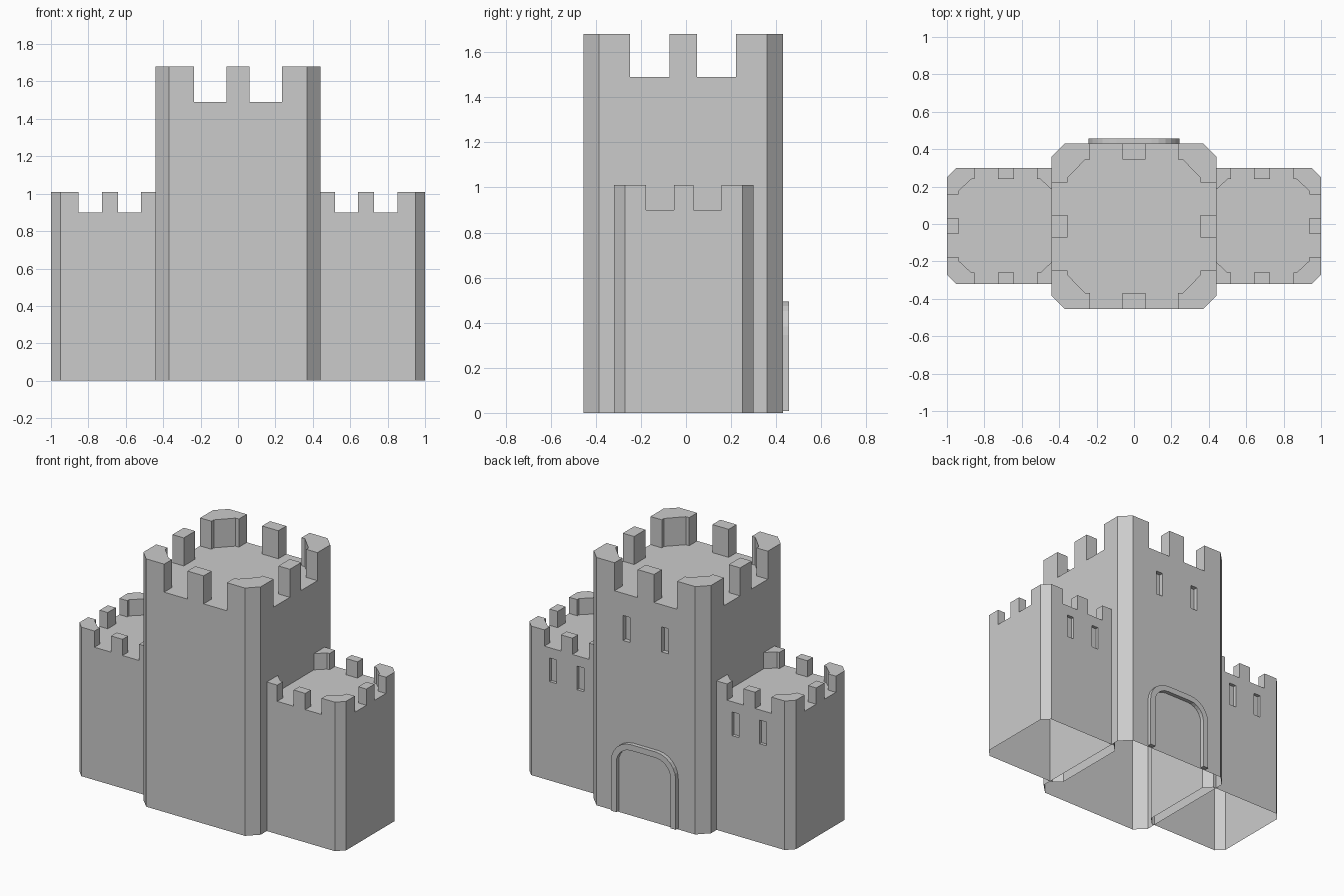
import bpy, bmesh
from math import sin, cos, pi
from mathutils import Vector

if "Cube" in bpy.data.objects:
    bpy.data.objects.remove(bpy.data.objects["Cube"])


def make_object(name, bm, recalc=True):
    if recalc:
        bmesh.ops.recalc_face_normals(bm, faces=bm.faces)
    mesh = bpy.data.meshes.new(name)
    bm.to_mesh(mesh)
    bm.free()
    obj = bpy.data.objects.new(name, mesh)
    bpy.context.collection.objects.link(obj)
    return obj


def prism(bm, pts, z0, z1):
    """Open-bottomed prism over a 2D outline, wound counter-clockwise."""
    area = sum(a[0] * b[1] - b[0] * a[1] for a, b in zip(pts, pts[1:] + pts[:1]))
    if area < 0:
        pts = pts[::-1]
    lo = [bm.verts.new((x, y, z0)) for x, y in pts]
    hi = [bm.verts.new((x, y, z1)) for x, y in pts]
    n = len(pts)
    walls = [bm.faces.new((lo[i], lo[(i + 1) % n], hi[(i + 1) % n], hi[i])) for i in range(n)]
    bm.faces.new(hi)
    return walls


def tower(name, cx, cy, hx, hy, s, floor, top, win_z):
    """Chamfered square tower with battlements and two recessed back windows."""
    bm = bmesh.new()
    c = 0.07 * s                       # corner chamfer
    t = 0.085 * s                      # battlement thickness
    g = 0.235 * s                      # where corner battlements start
    m = 0.061 * s                      # half width of middle battlements
    wx, ww, depth = 0.145 * s, 0.026, 0.03 * s

    # body
    body = [(-hx + c, -hy), (hx - c, -hy), (hx, -hy + c), (hx, hy - c),
            (hx - c, hy), (-hx + c, hy), (-hx, hy - c), (-hx, -hy + c)]
    prism(bm, body, 0, floor)

    # windows: cut the back wall into cells and push two of them in
    cuts = [((x, 0, 0), (1, 0, 0)) for x in (-wx - ww, -wx + ww, wx - ww, wx + ww)]
    cuts += [((0, 0, z), (0, 0, 1)) for z in win_z]
    for co, no in cuts:
        bm.normal_update()
        back = [f for f in bm.faces if f.normal.y > 0.99]
        edges = {e for f in back for e in f.edges}
        verts = {v for f in back for v in f.verts}
        bmesh.ops.bisect_plane(bm, geom=back + list(edges) + list(verts),
                               plane_co=co, plane_no=no, dist=1e-5)
    bm.normal_update()
    panes = []
    for f in bm.faces:
        p = f.calc_center_median()
        if f.normal.y > 0.99 and abs(abs(p.x) - wx) < ww and win_z[0] < p.z < win_z[1]:
            panes.append(f)
    for f in bmesh.ops.extrude_discrete_faces(bm, faces=panes)["faces"]:
        bmesh.ops.translate(bm, verts=f.verts, vec=(0, -depth, 0))

    # corner battlements
    ix, iy, k = hx - t, hy - t, 0.025 * s
    corner = [(g, hy), (g, iy), (g + k, iy), (ix, g + k), (ix, g),
              (hx, g), (hx, hy - c), (hx - c, hy)]
    for sx in (-1, 1):
        for sy in (-1, 1):
            prism(bm, [(x * sx, y * sy) for x, y in corner], floor, top)

    # middle battlements
    for q in (-1, 1):
        prism(bm, [(-m, q * hy), (m, q * hy), (m, q * iy), (-m, q * iy)], floor, top)
        prism(bm, [(q * hx, -m), (q * hx, m), (q * ix, m), (q * ix, -m)], floor, top)

    bmesh.ops.translate(bm, verts=bm.verts, vec=Vector((cx, cy, 0)))
    return make_object(name, bm, recalc=False)


tower("keep", 0, -0.0125, 0.44, 0.4425, 1.0, 1.49, 1.68, (1.17, 1.34))
for side, sx in (("left", -1), ("right", 1)):
    tower(side + "_tower", sx * 0.685, -0.01, 0.315, 0.31, 0.71, 0.90, 1.01, (0.67, 0.83))


# gate arch on the back wall
def arch(w, h, r, n=6):
    half = [(w - r + r * cos(a), h - r + r * sin(a)) for a in (i * pi / 2 / n for i in range(n + 1))]
    half = [(w, 0.008)] + half
    return half + [(-x, z) for x, z in reversed(half)]


bm = bmesh.new()
rings = []
for x_z in zip(arch(0.243, 0.495, 0.15), arch(0.203, 0.455, 0.11)):
    (ox, oz), (nx, nz) = x_z
    rings.append([bm.verts.new(p) for p in
                  ((ox, 0.428, oz), (ox, 0.457, oz), (nx, 0.457, nz), (nx, 0.428, nz))])
for a, b in zip(rings, rings[1:]):
    for i in range(4):
        j = (i + 1) % 4
        bm.faces.new((a[i], a[j], b[j], b[i]))
bm.faces.new(rings[0])
bm.faces.new(rings[-1])
make_object("gate_arch", bm)
